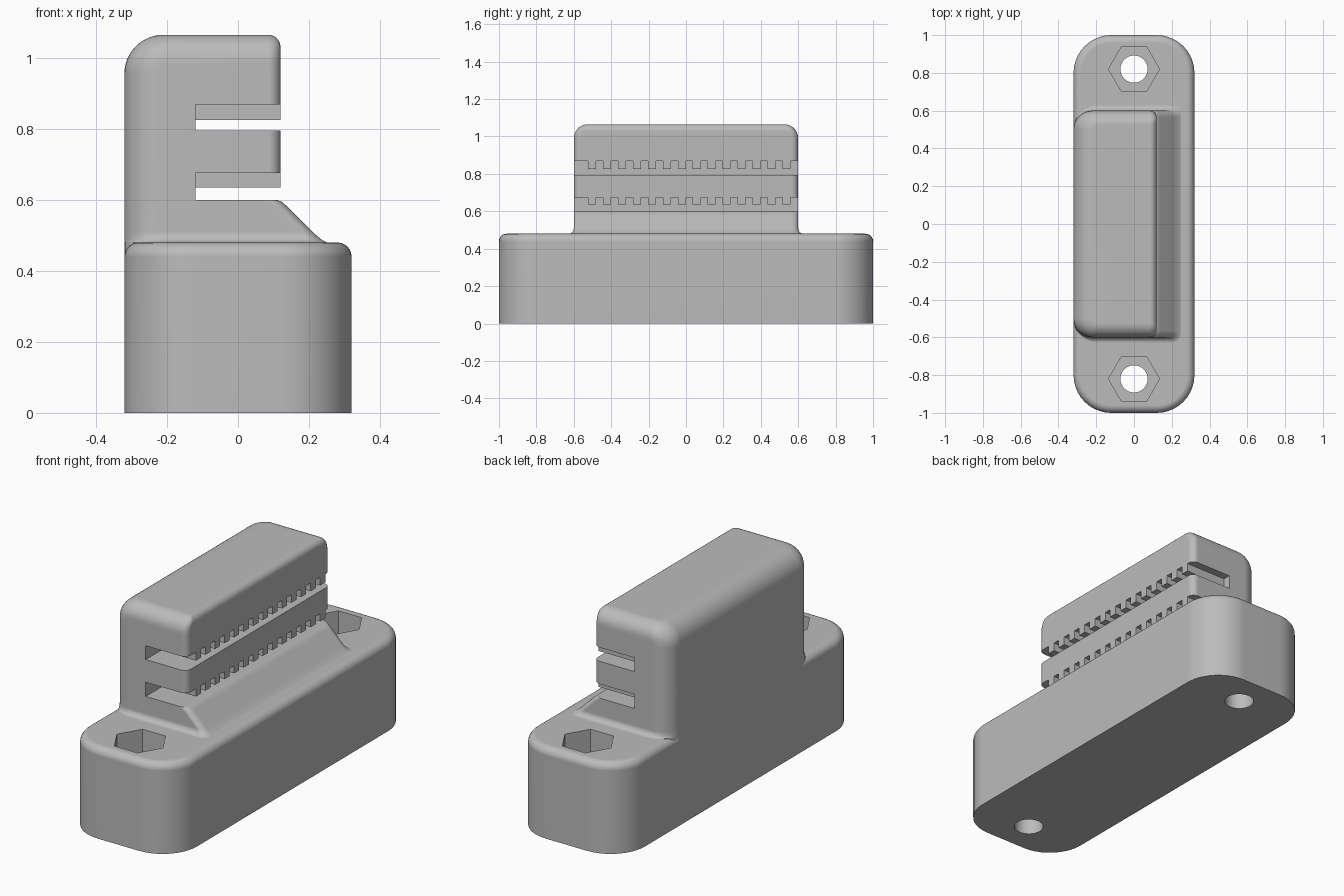
import bpy, bmesh, math

cube = bpy.data.objects.get("Cube")
if cube:
    bpy.data.objects.remove(cube, do_unlink=True)

grey = bpy.data.materials.new("plain grey")
grey.use_nodes = True
COLOUR = (0.5, 0.5, 0.5, 1)
grey.diffuse_color = COLOUR
grey.node_tree.nodes["Principled BSDF"].inputs["Base Color"].default_value = COLOUR

BASE_TOP, TOP = 0.48, 1.065
BACK, FRONT, SIDE = -0.32, 0.12, 0.6


def finish(bm, name):
    bmesh.ops.recalc_face_normals(bm, faces=bm.faces)
    mesh = bpy.data.meshes.new(name)
    bm.to_mesh(mesh)
    bm.free()
    mesh.materials.append(grey)
    obj = bpy.data.objects.new(name, mesh)
    bpy.context.collection.objects.link(obj)
    return obj


def outline(xb, xf, half, rb, rf, steps=10):
    """Rounded rectangle with separate back and front corner radii."""
    pts = []
    corners = [(xf - rf, half - rf, rf, 0), (xb + rb, half - rb, rb, 1),
               (xb + rb, rb - half, rb, 2), (xf - rf, rf - half, rf, 3)]
    for cx, cy, r, quarter in corners:
        for i in range(steps + 1):
            a = (quarter + i / steps) * math.pi / 2
            pts.append((cx + r * math.cos(a), cy + r * math.sin(a)))
    return pts


def loft(name, sections):
    """Skin a stack of (z, outline) sections and cap both ends."""
    bm = bmesh.new()
    rings = [[bm.verts.new((x, y, z)) for x, y in pts] for z, pts in sections]
    for low, high in zip(rings, rings[1:]):
        n = len(low)
        for i in range(n):
            j = (i + 1) % n
            bm.faces.new((low[i], low[j], high[j], high[i]))
    bm.faces.new(rings[0][::-1])
    bm.faces.new(rings[-1])
    return finish(bm, name)


def cylinder(name, x, y, z0, z1, radius, sides):
    ring = [(x + radius * math.cos(2 * math.pi * i / sides),
             y + radius * math.sin(2 * math.pi * i / sides)) for i in range(sides)]
    return loft(name, [(z0, ring), (z1, ring)])


def combine(target, tool, operation):
    mod = target.modifiers.new(operation, "BOOLEAN")
    mod.operation, mod.solver, mod.object = operation, "EXACT", tool
    bpy.context.view_layer.objects.active = target
    bpy.ops.object.modifier_apply(modifier=mod.name)
    bpy.data.objects.remove(tool, do_unlink=True)


def inset(z, r):
    """How far a rounded top edge of radius r has drawn in at height z."""
    d = z - (TOP - r)
    return r - math.sqrt(max(r * r - d * d, 0)) if d > 0 else 0


# Base with rounded corners and a softened top edge
EDGE = 0.04
sections = [(0, outline(BACK, -BACK, 1, 0.2, 0.2))]
for i in range(7):
    a = i / 6 * math.pi / 2
    d = EDGE * (1 - math.cos(a))
    sections.append((BASE_TOP - EDGE + EDGE * math.sin(a),
                     outline(BACK + d, -BACK - d, 1 - d, 0.2 - d, 0.2 - d)))
body = loft("clamp_body", sections)

# Upright block: flared foot, sloped front ledge, rounded top
FOOT = 0.03
sections = [(0.4, outline(BACK, 0.25, SIDE + FOOT, 0.12, 0.05))]
for i in range(7):
    a = i / 6 * math.pi / 2
    z = BASE_TOP + FOOT * (1 - math.cos(a))
    o = FOOT * (1 - math.sin(a))
    sections.append((z, outline(BACK, 0.72 - z + o * 0.4, SIDE + o,
                                0.1 + o, 0.035 + o * 0.5)))
for z, x in [(0.58, 0.14), (0.594, 0.124), (0.6, 0.11), (0.61, FRONT)]:
    sections.append((z, outline(BACK, x, SIDE, 0.1, 0.035)))
for i in range(13):
    a = i / 12 * math.pi / 2
    z = TOP - 0.11 + 0.11 * math.sin(a)
    b, s, f = inset(z, 0.11), inset(z, 0.075), inset(z, 0.035)
    sections.append((z, outline(BACK + b, FRONT - f, SIDE - s,
                                max(0.1 - s, 0.02), max(0.035 - f, 0.004))))
combine(body, loft("upright_block", sections), "UNION")


# Two belt slots with a row of teeth along their upper side
def belt_slot(z0, z1, z2):
    pitch, first = 0.08, -0.524
    profile = [(-0.7, z0), (-0.7, z2)]
    for k in range(14):
        y = first + k * pitch
        profile += [(y, z2), (y, z1), (y + 0.043, z1), (y + 0.043, z2)]
    profile += [(0.7, z2), (0.7, z0)]
    bm = bmesh.new()
    face = bm.faces.new([bm.verts.new((-0.12, y, z)) for y, z in profile])
    ext = bmesh.ops.extrude_face_region(bm, geom=[face], use_keep_orig=True)
    moved = [v for v in ext["geom"] if isinstance(v, bmesh.types.BMVert)]
    bmesh.ops.translate(bm, verts=moved, vec=(0.5, 0, 0))
    return finish(bm, "belt_slot")


for heights in [(0.6, 0.635, 0.675), (0.795, 0.825, 0.868)]:
    combine(body, belt_slot(*heights), "DIFFERENCE")

# Bolt holes with hexagonal nut pockets
for y in (-0.82, 0.82):
    combine(body, cylinder("nut_pocket", 0, y, 0.24, 0.6, 0.135, 6), "DIFFERENCE")
    combine(body, cylinder("bolt_hole", 0, y, -0.1, 0.6, 0.072, 40), "DIFFERENCE")

# Smooth the curved surfaces and keep the cut edges crisp
bpy.ops.object.select_all(action="DESELECT")
body.select_set(True)
bpy.context.view_layer.objects.active = body
bpy.ops.object.shade_smooth_by_angle(angle=math.radians(30))
normals = body.modifiers.new("even_normals", "WEIGHTED_NORMAL")
normals.keep_sharp = True
